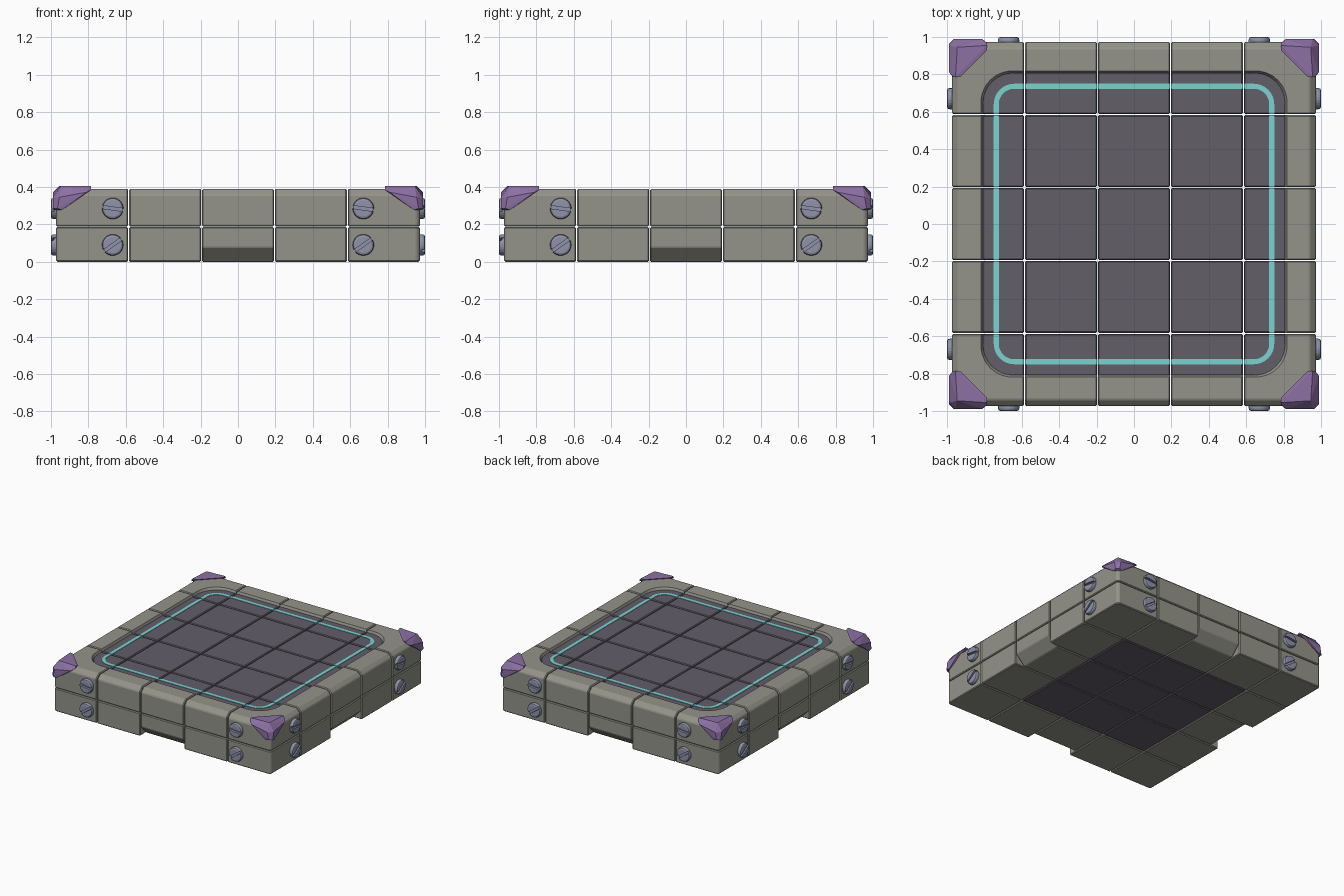
import bpy, bmesh, math
from mathutils import Matrix, Vector

if "Cube" in bpy.data.objects:
    bpy.data.objects.remove(bpy.data.objects["Cube"])

W, PITCH, GAP = 0.975, 0.39, 0.003


def material(name, rgb):
    m = bpy.data.materials.new(name)
    lin = [((c / 255 + 0.055) / 1.055) ** 2.4 for c in rgb]
    m.diffuse_color = (*lin, 1)
    m.use_nodes = True
    m.node_tree.nodes["Principled BSDF"].inputs["Base Color"].default_value = m.diffuse_color
    return m


GREY = material("warm grey", (148, 148, 138))
DARK = material("dark panel", (98, 94, 105))
CYAN = material("cyan stripe", (122, 212, 208))
PURPLE = material("purple cap", (140, 112, 164))
STEEL = material("blue steel", (142, 147, 170))


def finish(bm, name, mat):
    bmesh.ops.recalc_face_normals(bm, faces=bm.faces[:])
    me = bpy.data.meshes.new(name)
    bm.to_mesh(me)
    bm.free()
    if mat:
        me.materials.append(mat)
    ob = bpy.data.objects.new(name, me)
    bpy.context.collection.objects.link(ob)
    return ob


def add_to(target, bm):
    me = bpy.data.meshes.new("temp")
    bmesh.ops.recalc_face_normals(bm, faces=bm.faces[:])
    bm.to_mesh(me)
    bm.free()
    target.from_mesh(me)
    bpy.data.meshes.remove(me)


def clip(bm, co, no):
    geom = bm.verts[:] + bm.edges[:] + bm.faces[:]
    bmesh.ops.bisect_plane(bm, geom=geom, dist=1e-6, plane_co=co, plane_no=no, clear_outer=True)
    bmesh.ops.holes_fill(bm, edges=bm.edges[:], sides=0)


def tile(i, j, z0, z1, shaped=True, bevel=0.006):
    """One block of the 5 x 5 grid, trimmed by the outer chamfers."""
    bm = bmesh.new()
    bmesh.ops.create_cube(bm, size=1)
    s = PITCH - 2 * GAP
    for v in bm.verts:
        v.co = Vector((i * PITCH + v.co.x * s, j * PITCH + v.co.y * s,
                       z0 + (v.co.z + 0.5) * (z1 - z0)))
    if shaped:
        for k in range(4):
            r = Matrix.Rotation(k * math.pi / 2, 3, 'Z')
            clip(bm, r @ Vector((0, -W, 0.355)), r @ Vector((0, -1, 1)))
            clip(bm, r @ Vector((W - 0.022, -W, 0)), r @ Vector((1, -1, 0)))
            if i == 0 or j == 0:  # undercut in the middle of each side
                clip(bm, r @ Vector((0, -W, 0.08)), r @ Vector((0, -1, -1)))
    bmesh.ops.bevel(bm, geom=bm.edges[:], offset=bevel, segments=1,
                    affect='EDGES', clamp_overlap=True)
    return bm


def tiles(keep, z0, z1, shaped=True):
    out = bmesh.new()
    for i in range(-2, 3):
        for j in range(-2, 3):
            if keep(max(abs(i), abs(j))):
                add_to(out, tile(i, j, z0, z1, shaped))
    return out


def round_loop(bm, half, rad, z, n=8):
    pts = []
    for q in range(4):
        a0 = q * math.pi / 2
        c = Matrix.Rotation(a0, 3, 'Z') @ Vector((half - rad, half - rad, z))
        for s in range(n + 1):
            a = a0 + s / n * math.pi / 2
            pts.append(bm.verts.new((c.x + rad * math.cos(a), c.y + rad * math.sin(a), z)))
    return pts


def bridge(bm, a, b):
    for k in range(len(a)):
        m = (k + 1) % len(a)
        bm.faces.new((a[k], a[m], b[m], b[k]))


def prism(h0, h1, rad, z0, z1):
    bm = bmesh.new()
    a, b = round_loop(bm, h0, rad, z0), round_loop(bm, h1, rad, z1)
    bridge(bm, a, b)
    bm.faces.new(a)
    bm.faces.new(b)
    return bm


def boolean(ob, cutter_bm, op):
    cutter = finish(cutter_bm, "cutter", None)
    cutter.hide_render = True
    mod = ob.modifiers.new("cut", 'BOOLEAN')
    mod.operation, mod.solver, mod.object = op, 'EXACT', cutter
    dg = bpy.context.evaluated_depsgraph_get()
    me = bpy.data.meshes.new_from_object(ob.evaluated_get(dg))
    ob.modifiers.clear()
    ob.data = me
    bpy.data.objects.remove(cutter)


# Lower layer: grey rim blocks and dark centre blocks
finish(tiles(lambda d: d == 2, 0, 0.186), "lower_frame", GREY)
finish(tiles(lambda d: d < 2, 0, 0.186, False), "underside_panel", DARK)

# Upper grey rim with rounded recess
upper = finish(tiles(lambda d: d == 2, 0.189, 0.39), "upper_frame", GREY)
boolean(upper, prism(0.803, 0.835, 0.17, 0.35, 0.43), 'DIFFERENCE')

# Dark tiled top panel
panel = finish(tiles(lambda d: True, 0.19, 0.373, False), "top_panel", DARK)
boolean(panel, prism(0.808, 0.808, 0.165, 0.1, 0.6), 'INTERSECT')

# Cyan stripe, split at the tile seams
bm = bmesh.new()
loops = [round_loop(bm, h, r, z) for h, r, z in
         ((0.75, 0.11, 0.366), (0.75, 0.11, 0.376), (0.723, 0.083, 0.376), (0.723, 0.083, 0.366))]
for k in range(4):
    bridge(bm, loops[k], loops[(k + 1) % 4])
stripe = finish(bm, "glow_stripe", CYAN)
boolean(stripe, tiles(lambda d: True, 0.3, 0.45, False), 'INTERSECT')

# Purple corner caps
half_pts = [(0.785, 0.955, 0.405), (0.785, 0.93, 0.402), (0.945, 0.945, 0.405),
            (0.785, 0.968, 0.385), (0.81, 0.988, 0.372), (0.955, 0.988, 0.345),
            (0.94, 0.985, 0.277), (0.965, 0.988, 0.285)]
for k, name in enumerate(("back_right", "back_left", "front_left", "front_right")):
    bm = bmesh.new()
    r = Matrix.Rotation(k * math.pi / 2, 3, 'Z')
    for x, y, z in half_pts:
        bm.verts.new(r @ Vector((x, y, z)))
        if x != y:
            bm.verts.new(r @ Vector((y, x, z)))
    res = bmesh.ops.convex_hull(bm, input=bm.verts[:])
    loose = [v for v in bm.verts if not v.link_faces]
    bmesh.ops.delete(bm, geom=loose, context='VERTS')
    finish(bm, "corner_cap_" + name, PURPLE)


# Slotted screws, four on each side
def disc(rad, z0, z1, bevel):
    b = bmesh.new()
    bmesh.ops.create_cone(b, cap_ends=True, segments=24, radius1=rad, radius2=rad, depth=z1 - z0,
                          matrix=Matrix.Translation((0, 0, (z0 + z1) / 2)))
    rim = [e for e in b.edges if all(v.co.z > z1 - 1e-4 for v in e.verts)]
    if bevel:
        bmesh.ops.bevel(b, geom=rim, offset=bevel, segments=2, affect='EDGES', profile=0.5)
    return b


for k, side in enumerate(("front", "right", "back", "left")):
    for x in (-0.67, 0.67):
        for z, ang in ((0.285, -8), (0.09, 35)):
            bm = disc(0.054, 0.96, 0.983, 0)
            for s in (-1, 1):
                half = disc(0.057, 0.96, 1.0, 0.013)
                clip(half, Vector((0, 0.008 * s, 0)), Vector((0, -s, 0)))
                add_to(bm, half)
            bm.transform(Matrix.Rotation(k * math.pi / 2, 4, 'Z')
                         @ Matrix.Translation((x, 0, z))
                         @ Matrix.Rotation(math.pi / 2, 4, 'X')
                         @ Matrix.Rotation(math.radians(ang), 4, 'Z'))
            finish(bm, f"screw_{side}", STEEL)
